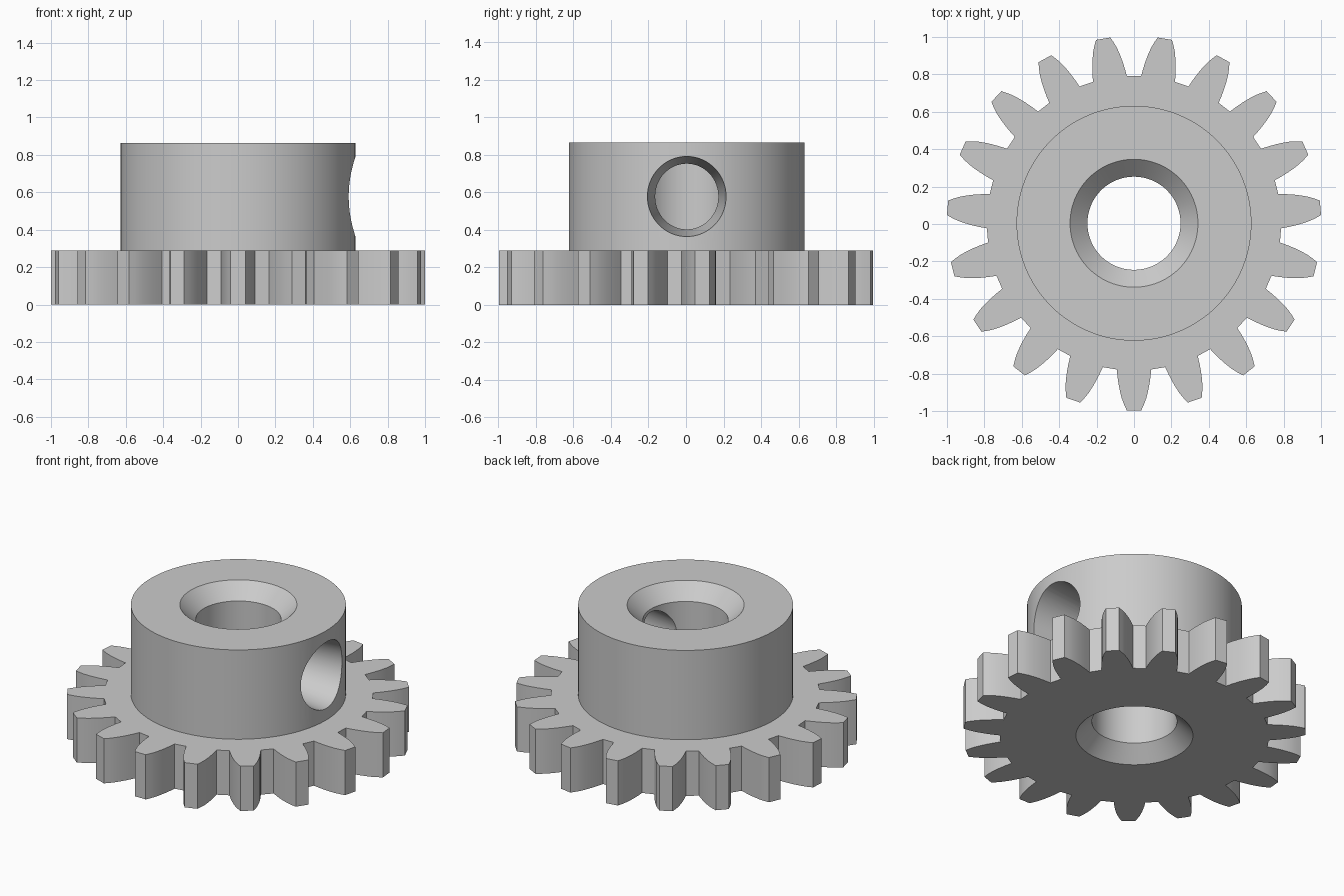
import bpy
import bmesh
import math

if "Cube" in bpy.data.objects:
    bpy.data.objects.remove(bpy.data.objects["Cube"])

TEETH = 19
CY = 0.004            # axis offset that centres the odd-toothed outline
GEAR_H, HUB_H = 0.288, 0.864
HUB_R, BORE_R, CHAMFER_R = 0.628, 0.249, 0.342

grey = bpy.data.materials.new("plain grey")
grey.diffuse_color = (0.6, 0.6, 0.6, 1)
grey.use_nodes = True
grey.node_tree.nodes["Principled BSDF"].inputs["Base Color"].default_value = grey.diffuse_color


def new_object(name, bm):
    bmesh.ops.recalc_face_normals(bm, faces=bm.faces)
    mesh = bpy.data.meshes.new(name)
    bm.to_mesh(mesh)
    bm.free()
    ob = bpy.data.objects.new(name, mesh)
    ob.location.y = CY
    bpy.context.collection.objects.link(ob)
    mesh.materials.append(grey)
    return ob


def lathe(name, profile, sides):
    """Closed solid of revolution from (radius, z) points, capped at both ends."""
    bm = bmesh.new()
    rings = []
    for r, z in profile:
        rings.append([bm.verts.new((r * math.cos(2 * math.pi * i / sides),
                                    r * math.sin(2 * math.pi * i / sides), z))
                      for i in range(sides)])
    for a, b in zip(rings, rings[1:]):
        for i in range(sides):
            j = (i + 1) % sides
            bm.faces.new((a[i], a[j], b[j], b[i]))
    bm.faces.new(rings[0])
    bm.faces.new(rings[-1])
    return new_object(name, bm)


def combine(target, tool, operation):
    mod = target.modifiers.new(operation, 'BOOLEAN')
    mod.operation = operation
    mod.solver = 'EXACT'
    mod.object = tool
    bpy.context.view_layer.objects.active = target
    bpy.ops.object.modifier_apply(modifier=mod.name)
    bpy.data.objects.remove(tool)


# Toothed disc: (radius, half width) along one curved flank, root to tip
flank = [(0.787, 0.092), (0.83, 0.0875), (0.87, 0.0815), (0.905, 0.0742),
         (0.94, 0.065), (0.97, 0.0535), (1.001, 0.039)]
bm = bmesh.new()
outline = []
for t in range(TEETH):
    centre = -math.pi / 2 + t * 2 * math.pi / TEETH
    for side, points in ((-1, flank), (1, flank[::-1])):
        for r, w in points:
            a = centre + side * math.asin(w / r)
            outline.append(bm.verts.new((r * math.cos(a), r * math.sin(a), 0)))
face = bm.faces.new(outline)
top = bmesh.ops.extrude_face_region(bm, geom=[face])
bmesh.ops.translate(bm, vec=(0, 0, GEAR_H),
                    verts=[v for v in top["geom"] if isinstance(v, bmesh.types.BMVert)])
gear = new_object("spur_gear", bm)

# Raised hub
combine(gear, lathe("hub", [(HUB_R, 0.12), (HUB_R, HUB_H)], 128), 'UNION')

# Central bore, countersunk at both ends
c = CHAMFER_R - BORE_R
e = 0.05
combine(gear, lathe("bore_cutter", [(CHAMFER_R + e, -e), (BORE_R, c),
                                    (BORE_R, HUB_H - c), (CHAMFER_R + e, HUB_H + e)], 96),
        'DIFFERENCE')

# Tapered set screw hole through the right wall of the hub
bpy.ops.mesh.primitive_cone_add(vertices=64, radius1=0.160, radius2=0.231, depth=0.7,
                                location=(0.45, CY, 0.577), rotation=(0, math.pi / 2, 0))
screw_hole = bpy.context.object
screw_hole.name = "screw_hole_cutter"
screw_hole.data.materials.append(grey)
combine(gear, screw_hole, 'DIFFERENCE')

# Smooth the curved walls, keep the edges crisp
bpy.ops.object.select_all(action='DESELECT')
gear.select_set(True)
bpy.context.view_layer.objects.active = gear
bpy.ops.object.shade_smooth_by_angle(angle=math.radians(25))
